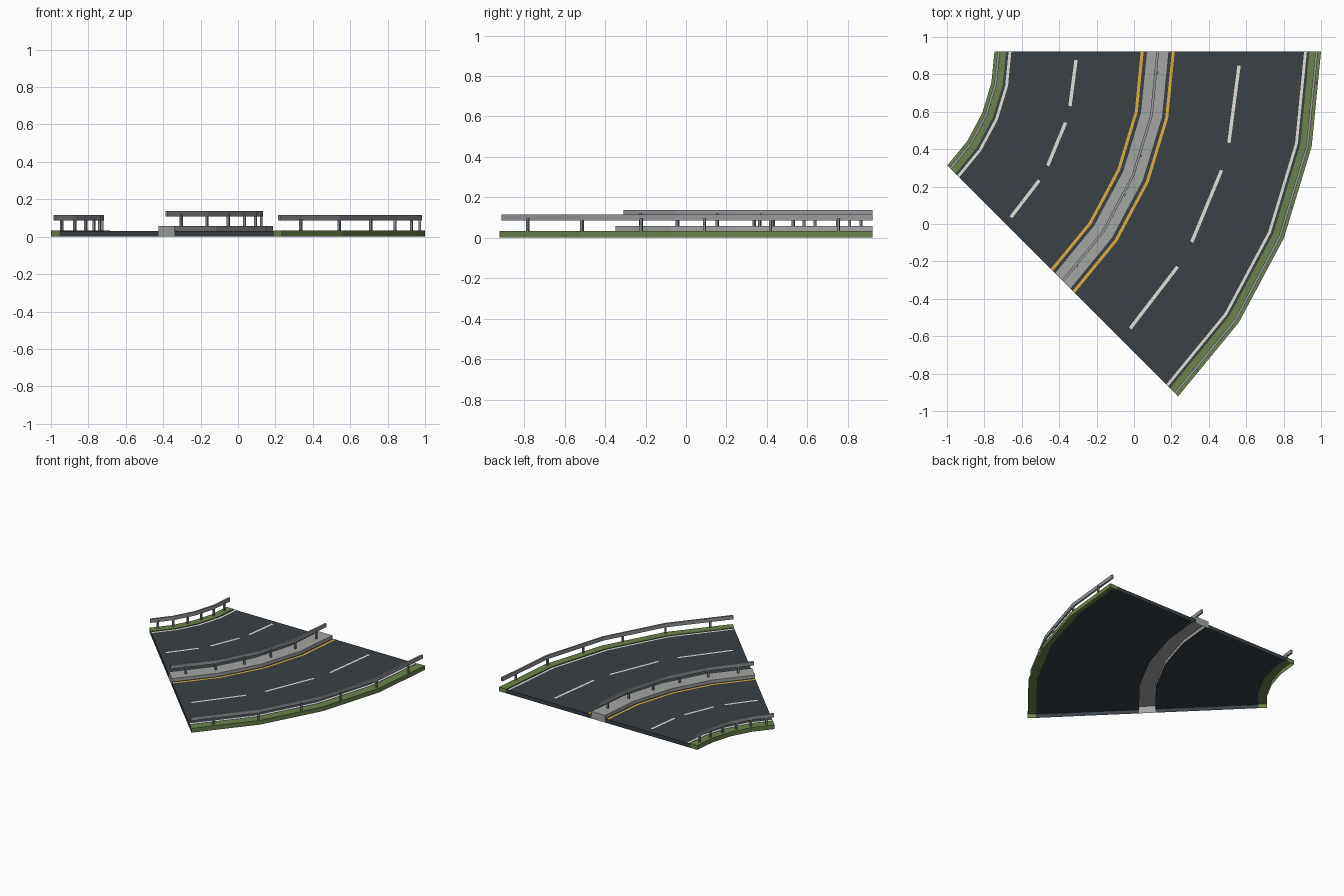
import bpy, bmesh, math
from mathutils import Matrix, Vector

if "Cube" in bpy.data.objects:
    bpy.data.objects.remove(bpy.data.objects["Cube"], do_unlink=True)

# Curve layout: the road sweeps clockwise around one centre point
CX, CY = -1.61, 0.923
MID = 1.737
SWEEP = math.radians(45)
SEGMENTS = 4
ROAD, VERGE, MEDIAN = 0.031, 0.034, 0.057
PAINT = ROAD + 0.002


def material(name, rgb):
    m = bpy.data.materials.new(name)
    m.use_nodes = True
    m.diffuse_color = (*rgb, 1)
    m.node_tree.nodes["Principled BSDF"].inputs["Base Color"].default_value = (*rgb, 1)
    return m


asphalt = material("dark asphalt", (0.041, 0.052, 0.062))
grass = material("verge green", (0.15, 0.23, 0.075))
concrete = material("median concrete", (0.37, 0.38, 0.37))
steel = material("rail grey", (0.31, 0.32, 0.33))
post_grey = material("post grey", (0.24, 0.25, 0.26))
white = material("line white", (0.75, 0.75, 0.68))
yellow = material("line yellow", (0.73, 0.43, 0.05))


def polar(r, a, z=0.0):
    return Vector((CX + r * math.cos(a), CY - r * math.sin(a), z))


def finish(name, bm, mat):
    mesh = bpy.data.meshes.new(name)
    bm.to_mesh(mesh)
    bm.free()
    mesh.materials.append(mat)
    obj = bpy.data.objects.new(name, mesh)
    bpy.context.collection.objects.link(obj)


def sweep(bm, profile, a0=0.0, a1=SWEEP, segments=SEGMENTS, closed=False):
    """Sweep (radius, height) points along the arc."""
    rings = []
    for i in range(segments + 1):
        a = a0 + (a1 - a0) * i / segments
        rings.append([bm.verts.new(polar(r, a, z)) for r, z in profile])
    count = len(profile)
    for p, q in zip(rings, rings[1:]):
        for k in range(count if closed else count - 1):
            n = (k + 1) % count
            bm.faces.new((p[k], q[k], q[n], p[n]))


def end_caps(bm, outline):
    bm.faces.new([bm.verts.new(polar(r, 0, z)) for r, z in outline])
    bm.faces.new([bm.verts.new(polar(r, SWEEP, z)) for r, z in reversed(outline)])


def slab(name, mat, edges, top, wall_in, wall_out):
    """Road section open underneath; side walls reach down to the given heights."""
    r0, r1 = (MID + e for e in sorted(edges))
    bm = bmesh.new()
    profile = [(r0, wall_in), (r0, top), (r1, top), (r1, wall_out)]
    sweep(bm, list(dict.fromkeys(profile)))
    end_caps(bm, [(r0, 0), (r0, top), (r1, top), (r1, 0)])
    finish(name, bm, mat)


def flat_band(offset, width):
    return [(MID + offset - width / 2, PAINT), (MID + offset + width / 2, PAINT)]


def painted_line(name, mat, offset, width):
    bm = bmesh.new()
    sweep(bm, flat_band(offset, width))
    finish(name, bm, mat)


def guardrail(name, offset, base, bottom, top):
    # Continuous beam
    r0, r1 = MID + offset - 0.007, MID + offset + 0.007
    beam = [(r0, bottom), (r0, top), (r1, top), (r1, bottom)]
    bm = bmesh.new()
    sweep(bm, beam, closed=True)
    end_caps(bm, beam)
    finish(name + "_rail", bm, steel)
    # Six evenly spaced posts, turned to follow the curve
    bm = bmesh.new()
    count = 6
    height = bottom + 0.01 - base
    for i in range(count):
        a = SWEEP * (i + 0.5) / count
        place = (Matrix.Translation(polar(MID + offset, a, base + height / 2))
                 @ Matrix.Rotation(-a, 4, 'Z')
                 @ Matrix.Diagonal((0.013, 0.013, height, 1)))
        bmesh.ops.create_cube(bm, size=1, matrix=place)
    finish(name + "_posts", bm, post_grey)


# Central median and its rail
slab("median", concrete, (-0.06, 0.06), MEDIAN, ROAD, ROAD)
guardrail("median", 0, MEDIAN, 0.109, 0.138)

# Both carriageways, outward from the median
for side, s in (("inner", -1), ("outer", 1)):
    slab(side + "_carriageway", asphalt, (s * 0.06, s * 0.811), ROAD, ROAD, ROAD)
    walls = (0, ROAD) if s < 0 else (ROAD, 0)
    slab(side + "_verge", grass, (s * 0.811, s * 0.873), VERGE, *walls)
    painted_line(side + "_edge_line", white, s * 0.79, 0.015)
    painted_line(side + "_median_line", yellow, s * 0.083, 0.016)
    guardrail(side + "_verge", s * 0.85, VERGE, 0.086, 0.115)

    # Straight lane dashes
    bm = bmesh.new()
    for start in (2, 17, 32):
        sweep(bm, flat_band(s * 0.436, 0.018),
              math.radians(start), math.radians(start + 11), 1)
    finish(side + "_lane_dashes", bm, white)
